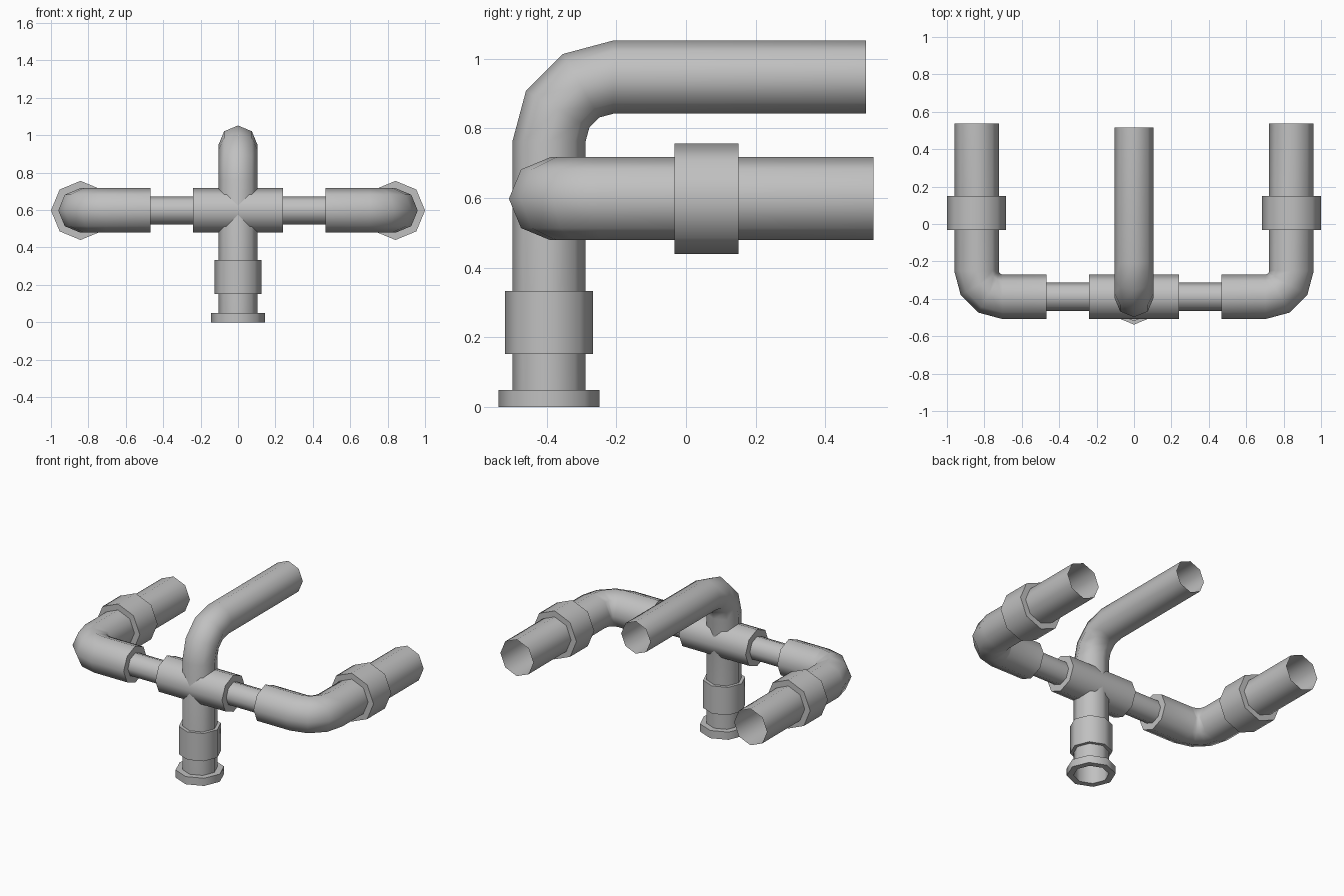
import bpy, bmesh, math
from mathutils import Vector

if "Cube" in bpy.data.objects:
    bpy.data.objects.remove(bpy.data.objects["Cube"], do_unlink=True)

SIDES = 8
X, Y, Z = Vector((1, 0, 0)), Vector((0, 1, 0)), Vector((0, 0, 1))

grey = bpy.data.materials.new("pipe grey")
grey.use_nodes = True
grey.diffuse_color = (0.53, 0.53, 0.53, 1)
grey.node_tree.nodes["Principled BSDF"].inputs["Base Color"].default_value = grey.diffuse_color


def loft(name, rings, side):
    """Skin octagonal rings given as (centre, tangent, radius)."""
    bm = bmesh.new()
    loops = []
    for centre, tangent, radius in rings:
        other = tangent.cross(side)
        angles = [math.tau * i / SIDES for i in range(SIDES)]
        loops.append([bm.verts.new(centre + radius * (side * math.cos(a) + other * math.sin(a)))
                      for a in angles])
    for low, high in zip(loops, loops[1:]):
        for i in range(SIDES):
            j = (i + 1) % SIDES
            bm.faces.new((low[i], low[j], high[j], high[i]))
    mesh = bpy.data.meshes.new(name)
    bm.to_mesh(mesh)
    bm.free()
    mesh.materials.append(grey)
    obj = bpy.data.objects.new(name, mesh)
    bpy.context.collection.objects.link(obj)
    bpy.ops.object.select_all(action="DESELECT")
    obj.select_set(True)
    bpy.context.view_layer.objects.active = obj
    bpy.ops.object.shade_smooth_by_angle(angle=math.radians(60))


def sleeve(name, start, end, radius, bore, side):
    """Straight collar with ring-shaped ends."""
    t = (end - start).normalized()
    loft(name, [(start, t, bore), (start, t, radius), (end, t, radius), (end, t, bore)], side)


def bent_pipe(name, start, corner, end, radius, bend, side, bore=None):
    """Open pipe with a three-segment elbow; bore adds a ring at the start."""
    u, v = (corner - start).normalized(), (end - corner).normalized()
    centre = corner + bend * (v - u)
    rings = [(start, u, bore)] if bore else []
    rings.append((start, u, radius))
    for step in range(4):
        a = math.radians(30 * step)
        rings.append((centre + bend * (u * math.sin(a) - v * math.cos(a)),
                      u * math.cos(a) + v * math.sin(a), radius))
    rings.append((end, v, radius))
    loft(name, rings, side)


# Upright pipe, bending towards the back at the top
PIPE_Y, ARM_Z, ARM_X = -0.393, 0.598, 0.842
base = Vector((0, PIPE_Y, 0))
bent_pipe("upright_pipe", base, base + Z * 0.947, Vector((0, 0.517, 0.947)), 0.105, 0.185, X)
sleeve("base_flange", base, base + Z * 0.05, 0.145, 0.105, X)
sleeve("upright_collar", base + Z * 0.152, base + Z * 0.333, 0.126, 0.105, X)

# Cross fitting
hub = Vector((0, PIPE_Y + 0.004, ARM_Z))
sleeve("cross_fitting", hub - X * 0.24, hub + X * 0.24, 0.119, 0.075, Z)

# Side arms
for label, s in (("left", 1), ("right", -1)):
    out = X * s
    corner = hub + out * ARM_X
    loft(label + "_connector", [(hub + out * d, out, 0.075) for d in (0.24, 0.47)], Z)
    bent_pipe(label + "_arm_pipe", hub + out * 0.468, corner,
              Vector((corner.x, 0.538, ARM_Z)), 0.119, 0.138, Z, bore=0.075)
    sleeve(label + "_arm_collar", Vector((corner.x, -0.033, ARM_Z)),
           Vector((corner.x, 0.15, ARM_Z)), 0.158, 0.119, Z)
